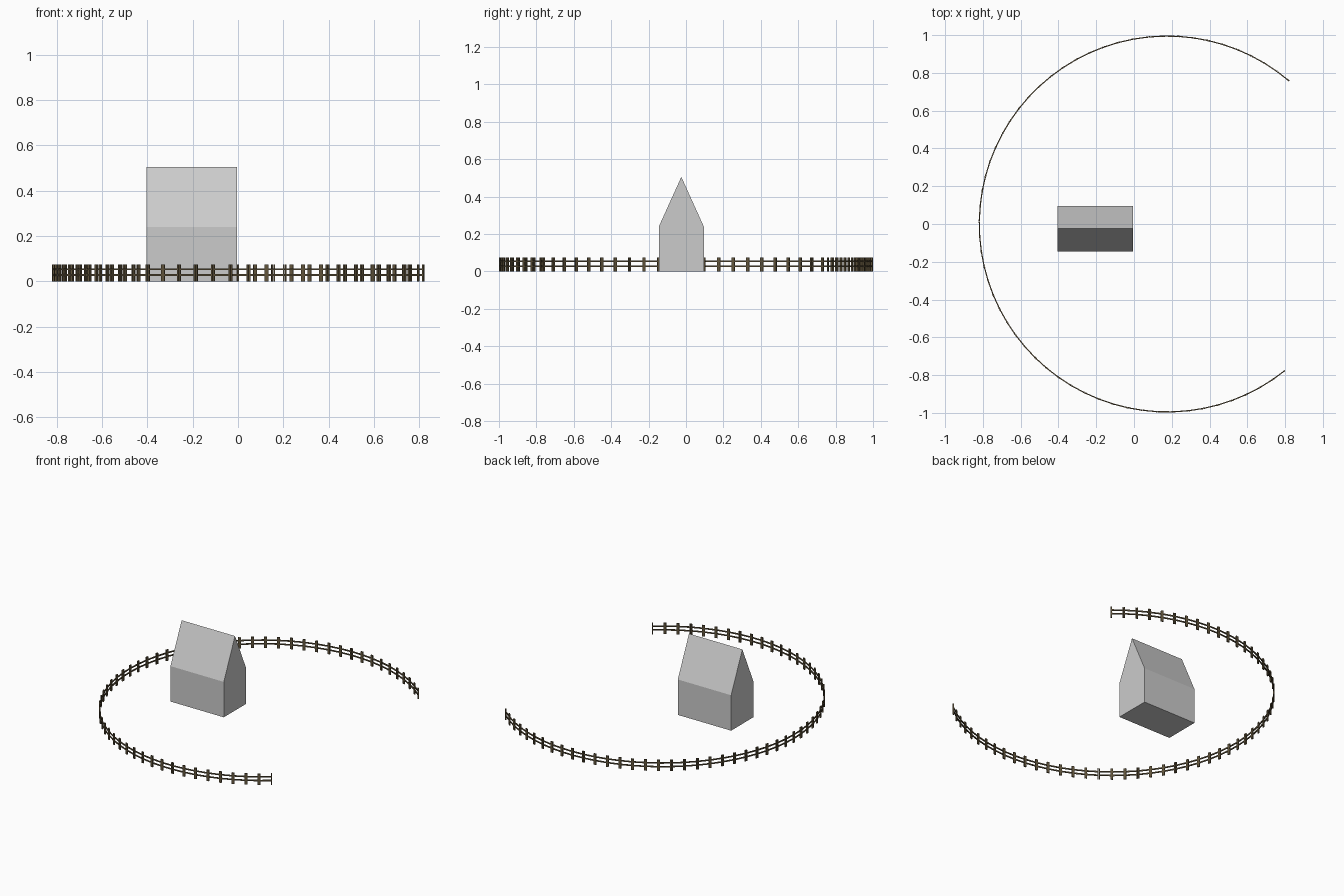
import bpy, bmesh, math
from mathutils import Matrix, Vector

if "Cube" in bpy.data.objects:
    bpy.data.objects.remove(bpy.data.objects["Cube"])

CENTRE = Vector((0.176, 0.0, 0.0))
RADIUS = 0.995
START, END, SECTIONS = math.radians(49.5), math.radians(308.8), 56


def make_object(name, bm, material=None):
    bmesh.ops.recalc_face_normals(bm, faces=bm.faces)
    mesh = bpy.data.meshes.new(name)
    bm.to_mesh(mesh)
    bm.free()
    obj = bpy.data.objects.new(name, mesh)
    bpy.context.collection.objects.link(obj)
    if material:
        mesh.materials.append(material)
    return obj


def add_box(bm, frame, centre, size):
    local = Matrix.Translation(centre) @ Matrix.Diagonal((*size, 1.0))
    bmesh.ops.create_cube(bm, size=1.0, matrix=frame @ local)


# House: gabled end profile extruded along x
bm = bmesh.new()
profile = [(-0.145, 0), (0.095, 0), (0.095, 0.24), (-0.025, 0.505), (-0.145, 0.24)]
gable = bm.faces.new([bm.verts.new((-0.405, y, z)) for y, z in profile])
ext = bmesh.ops.extrude_face_region(bm, geom=[gable], use_keep_orig=True)
moved = [v for v in ext["geom"] if isinstance(v, bmesh.types.BMVert)]
bmesh.ops.translate(bm, verts=moved, vec=(0.4, 0, 0))
make_object("house", bm)

# Fence: straight sections around an open arc, a post at each end of a section
wood = bpy.data.materials.new("dark_wood")
wood.diffuse_color = (0.12, 0.09, 0.045, 1.0)
wood.use_nodes = True
wood.node_tree.nodes["Principled BSDF"].inputs["Base Color"].default_value = wood.diffuse_color
posts, rails = bmesh.new(), bmesh.new()
step = (END - START) / SECTIONS
length = 2 * RADIUS * math.sin(step / 2)
POST_W, POST_D, POST_H = 0.008, 0.008, 0.075
for i in range(SECTIONS):
    a = START + (i + 0.5) * step
    mid = RADIUS * math.cos(step / 2)
    frame = (Matrix.Translation(CENTRE) @ Matrix.Rotation(a, 4, 'Z')
             @ Matrix.Translation((mid, 0, 0)))
    for side in (-1, 1):
        y = side * (length / 2 - POST_W / 2 - 0.0005)
        add_box(posts, frame, (0, y, POST_H / 2), (POST_D, POST_W, POST_H))
    for z in (0.028, 0.053):
        add_box(rails, frame, (0, 0, z), (0.006, length - POST_W, 0.008))
make_object("fence_posts", posts, wood)
make_object("fence_rails", rails, wood)
